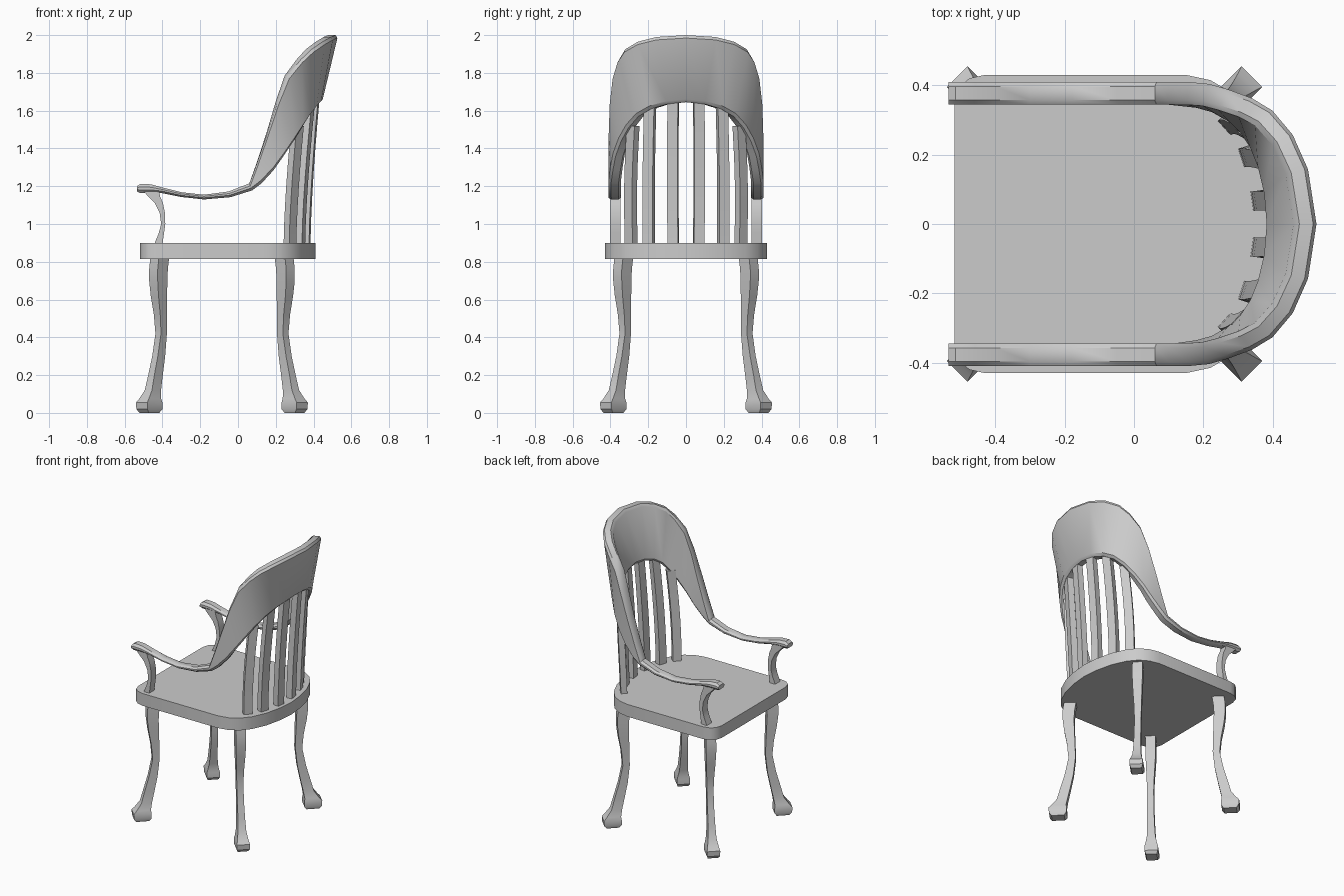
import bpy, bmesh, math
from mathutils import Vector

if "Cube" in bpy.data.objects:
    bpy.data.objects.remove(bpy.data.objects["Cube"])


def loft(name, rings):
    """Skin a list of equal-length point rings, capped at both ends."""
    bm = bmesh.new()
    rows = [[bm.verts.new(p) for p in ring] for ring in rings]
    n = len(rows[0])
    for a, b in zip(rows, rows[1:]):
        for i in range(n):
            j = (i + 1) % n
            bm.faces.new((a[i], a[j], b[j], b[i]))
    bm.faces.new(rows[0])
    bm.faces.new(rows[-1][::-1])
    bmesh.ops.recalc_face_normals(bm, faces=bm.faces[:])
    me = bpy.data.meshes.new(name)
    bm.to_mesh(me)
    bm.free()
    ob = bpy.data.objects.new(name, me)
    bpy.context.collection.objects.link(ob)
    bpy.ops.object.select_all(action='DESELECT')
    ob.select_set(True)
    bpy.context.view_layer.objects.active = ob
    bpy.ops.object.shade_smooth_by_angle(angle=math.radians(35))
    return ob


# Seat: extruded half outline, mirrored
half = [(-.518, .35), (-.505, .395), (-.475, .42), (-.43, .43), (.15, .43), (.22, .415),
        (.28, .38), (.33, .32), (.375, .22), (.4, .11), (.41, 0)]
outline = half + [(x, -y) for x, y in half[-2::-1]]
loft("seat", [[(x, y, z) for x, y in outline] for z in (.815, .9)])

# Arms and curved back panel: (top outer point, bottom outer point) per station
A = .41
stations = [
    ((-.535, A, 1.2), (-.535, A, 1.172)), ((-.515, A, 1.213), (-.52, A, 1.165)),
    ((-.46, A, 1.21), (-.46, A, 1.165)), ((-.40, A, 1.193), (-.41, A, 1.165)),
    ((-.30, A, 1.168), (-.30, A, 1.143)), ((-.18, A, 1.155), (-.18, A, 1.13)),
    ((-.05, A, 1.172), (-.04, A, 1.142)), ((.06, A, 1.215), (.075, A, 1.178)),
    ((.10, A, 1.32), (.125, A, 1.215)), ((.16, A, 1.49), (.19, .40, 1.285)),
    ((.215, .405, 1.65), (.245, .385, 1.36)), ((.27, .39, 1.785), (.30, .355, 1.44)),
    ((.34, .365, 1.87), (.345, .315, 1.51)), ((.40, .33, 1.925), (.385, .26, 1.57)),
    ((.46, .26, 1.965), (.415, .19, 1.61)), ((.505, .16, 1.99), (.437, .10, 1.635)),
    ((.53, 0, 2.0), (.445, 0, 1.645)),
]
flip = lambda p: (p[0], -p[1], p[2])
stations += [(flip(t), flip(b)) for t, b in stations[-2::-1]]
stations = [(Vector(t), Vector(b)) for t, b in stations]
rings = []
for i, (t, b) in enumerate(stations):
    p, q = stations[max(i - 1, 0)], stations[min(i + 1, len(stations) - 1)]
    d = (q[0] + q[1]) - (p[0] + p[1])
    n = Vector((d.y, -d.x, 0)).normalized()      # inward direction
    w = .066
    v = b - t
    bev = v.normalized() * min(.016, v.length * .35)
    rings.append([t + n * w * .2 , t + n * w * .8, t + bev + n * w, b - bev + n * w,
                  b + n * w * .8, b + n * w * .2, b - bev, t + bev])
loft("arm_and_back_panel", rings)

# Arm posts: (z, front x, rear x)
post = [(.89, -.445, -.40), (.95, -.42, -.392), (1.0, -.407, -.385), (1.06, -.415, -.387),
        (1.11, -.44, -.397), (1.145, -.475, -.412), (1.18, -.505, -.42)]
for s, side in ((1, "left"), (-1, "right")):
    loft("arm_post_" + side, [[(a, s * .347, z), (b, s * .347, z), (b, s * .402, z),
                               (a, s * .402, z)] for z, a, b in post])

# Back slats: bottom xy, top xyz, facing angle
slats = [((.36, .068), (.408, .068, 1.66), 8), ((.328, .197), (.378, .19, 1.62), 18),
         ((.275, .29), (.315, .28, 1.52), 42)]
for k, (lo, hi, ang) in enumerate(slats):
    for s, side in ((1, "left"), (-1, "right")):
        c, sn = math.cos(math.radians(ang)), math.sin(math.radians(ang))
        rings = []
        for i in range(7):
            t = i / 6
            x = lo[0] + (hi[0] - lo[0]) * t ** 1.5
            y = lo[1] + (hi[1] - lo[1]) * t + .012 * math.sin(math.pi * t) * sn
            z = .89 + (hi[2] - .89) * t
            rings.append([(x + a * c - b * sn, s * (y + a * sn + b * c), z)
                          for a, b in ((-.02, -.028), (.02, -.028), (.02, .028), (-.02, .028))])
        loft(f"back_slat_{side}_{k + 1}", rings)

# Cabriole legs set on the diagonals: (z, outer offset, inner offset, half width)
leg = [(0, -.018, -.098, .034), (.02, -.002, -.113, .042), (.055, 0, -.113, .042),
       (.075, -.018, -.11, .036), (.12, -.05, -.118, .027), (.2, -.072, -.135, .023),
       (.3, -.1, -.155, .021), (.42, -.124, -.168, .021), (.52, -.115, -.166, .024),
       (.62, -.097, -.162, .029), (.7, -.088, -.16, .032), (.76, -.088, -.164, .032),
       (.83, -.098, -.175, .032)]
r = math.sqrt(.5)
for sx, ox, end in ((-1, -.51, "front"), (1, .34, "back")):
    for sy, side in ((1, "left"), (-1, "right")):
        loft(f"{end}_leg_{side}",
             [[(ox + sx * r * (d + h), sy * (.425 + r * (d - h)), z)
               for d, h in ((o, w), (o, -w), (i, -w), (i, w))] for z, o, i, w in leg])
